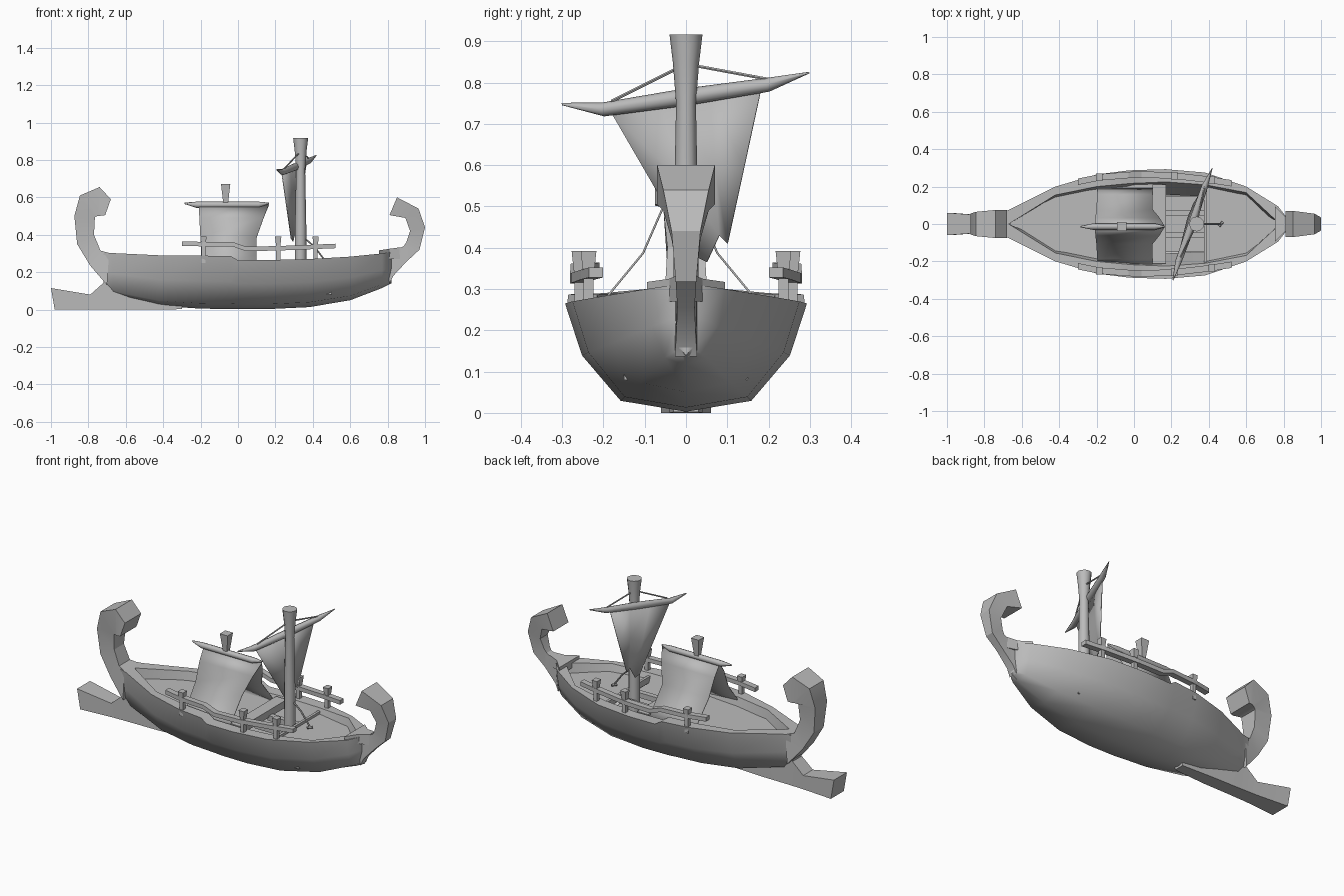
import bpy, bmesh, math
from mathutils import Vector

if "Cube" in bpy.data.objects:
    bpy.data.objects.remove(bpy.data.objects["Cube"])

GREY = (0.5, 0.5, 0.5, 1)
mat = bpy.data.materials.new("weathered grey")
mat.use_nodes = True
mat.diffuse_color = GREY
mat.node_tree.nodes["Principled BSDF"].inputs["Base Color"].default_value = GREY


def finish(name, bm, smooth=30, recalc=True):
    if recalc:
        bmesh.ops.recalc_face_normals(bm, faces=bm.faces)
    me = bpy.data.meshes.new(name)
    bm.to_mesh(me)
    bm.free()
    me.materials.append(mat)
    ob = bpy.data.objects.new(name, me)
    bpy.context.collection.objects.link(ob)
    if smooth:
        me.shade_smooth()
        me.set_sharp_from_angle(angle=math.radians(smooth))
    return ob


def loft(name, sections, closed=True, cap=None, smooth=30, recalc=True):
    """Skin a row of cross-sections; cap is the slice of points that close the ends."""
    bm = bmesh.new()
    rows = [[bm.verts.new(p) for p in s] for s in sections]
    n = len(rows[0])
    for a, b in zip(rows, rows[1:]):
        for j in range(n if closed else n - 1):
            k = (j + 1) % n
            bm.faces.new((a[j], b[j], b[k], a[k]))
    if cap:
        bm.faces.new(rows[0][cap])
        bm.faces.new(rows[-1][cap][::-1])
    return finish(name, bm, smooth, recalc)


ALL = slice(None)


def box(name, x0, x1, y0, y1, z0, z1, flare=0):
    def ring(z, f):
        return [(x0 - f, y0 - f, z), (x1 + f, y0 - f, z), (x1 + f, y1 + f, z), (x0 - f, y1 + f, z)]
    return loft(name, [ring(z0, 0), ring(z1, flare)], cap=ALL, smooth=0)


def tube(name, pts, radii, n=8):
    pts = [Vector(p) for p in pts]
    q = (pts[-1] - pts[0]).to_track_quat('Z', 'Y')
    rings = [[p + q @ Vector((r * math.cos(t), r * math.sin(t), 0))
              for t in (math.tau * i / n for i in range(n))] for p, r in zip(pts, radii)]
    return loft(name, rings, cap=ALL, smooth=50)


def ribbon(name, pairs):
    """Four-sided curl from (inner x, z, outer x, z, half width)."""
    return loft(name, [[(a, w, b), (a, -w, b), (c, -w, d), (c, w, d)]
                       for a, b, c, d, w in pairs], cap=ALL, smooth=25)


# Hull: x, rail half width, rail height, keel height, opening half width
stations = [
    (-.72, .06, .305, .10, 0), (-.67, .075, .302, .075, 0), (-.42, .20, .29, .02, .155),
    (-.2, .265, .288, .005, .2), (-.04, .285, .287, .003, .215), (0, .288, .263, .003, .218),
    (.17, .293, .265, .003, .225), (.38, .275, .27, .013, .21), (.6, .2, .283, .05, .168),
    (.77, .095, .3, .115, .01), (.82, .03, .31, .14, 0)]


def hull_section(x, w, top, keel, inner):
    h = top - keel
    half = [(inner * .7, max(.08, keel + .06)), (inner, top), (w, top),
            (w * .86, keel + h * .52), (w * .54, keel + h * .1)]
    return ([(x, y, z) for y, z in half] + [(x, 0, keel)]
            + [(x, -y, z) for y, z in reversed(half)])


loft("hull", [hull_section(*s) for s in stations], closed=False, cap=slice(2, -2),
     smooth=50, recalc=False)


# Decks follow the hull opening
def opening(x):
    for a, b in zip(stations, stations[1:]):
        if a[0] <= x <= b[0]:
            return a[4] + (b[4] - a[4]) * (x - a[0]) / (b[0] - a[0])


def deck(name, x0, x1, z):
    xs = [x0] + [s[0] for s in stations if x0 < s[0] < x1] + [x1]
    secs = []
    for x in xs:
        w = opening(x) * .98
        secs.append([(x, w, z), (x, -w, z), (x, -w, z - .025), (x, w, z - .025)])
    loft(name, secs, cap=ALL, smooth=0)


deck("aft_deck", -.66, .15, .24)
deck("fore_deck", .38, .765, .24)
box("hold_floor", -.3, .5, -.15, .15, .08, .1)
box("cross_beam", .1, .17, -.21, .21, .22, .262)
box("fore_beam", .375, .39, -.205, .205, .22, .255)
for y in (-.06, .06):
    box("hold_plank", .16, .38, y - .015, y + .015, .2, .23)

# Raised bow platform
loft("bow_platform", [[(x, w, z), (x, -w, z), (x, -w, .27), (x, w, .27)]
                      for x, w, z in ((.755, .095, .317), (.81, .04, .325), (.87, .022, .333))],
     cap=ALL, smooth=0)

# Curled stern and bow posts
ribbon("stern_curl", [
    (-.69, .303, -.70, .13, .065), (-.735, .315, -.79, .235, .05), (-.77, .4, -.86, .35, .045),
    (-.765, .495, -.875, .5, .055), (-.75, .5, -.845, .61, .065),
    (-.73, .502, -.74, .655, .075), (-.71, .505, -.68, .59, .075)])
ribbon("bow_curl", [
    (.79, .32, .81, .137, .027), (.865, .328, .83, .18, .024), (.887, .34, .9, .255, .021),
    (.9, .36, .97, .32, .025), (.92, .42, 1, .44, .035),
    (.895, .49, .965, .54, .055), (.81, .505, .85, .6, .07)])

# Stern beam running under the hull
ribbon("stern_beam", [(-1, .115, -.98, 0, .06), (-.79, .08, -.79, 0, .045),
                      (-.7, .16, -.68, 0, .042), (-.5, .08, -.5, 0, .04), (-.3, .02, -.3, .002, .03)])

# Tent cloth, ridge pole and finial
MID = -.014
half = [(.0, .56), (.045, .49), (.09, .387), (.17, .29), (.205, .243)]
profile = [(-y, z) for y, z in half[:0:-1]] + half
back = [-.21 + (.56 - z) * .05 for y, z in profile]
front = [.165 - min(.065, (.56 - z) * .4) for y, z in profile]
tent = loft("tent_cloth", [[(x, MID + y, z) for x, (y, z) in zip(xs, profile)] for xs in (back, front)],
            closed=False, smooth=40)
solid = tent.modifiers.new("thickness", 'SOLIDIFY')
solid.thickness = .005
solid.offset = 0
tube("ridge_pole", [(-.285, MID, .568), (-.22, MID, .56), (.11, MID, .56), (.165, MID, .568)],
     [.004, .017, .017, .004])
box("ridge_finial", -.079, -.053, MID - .012, MID + .014, .57, .672, .012)

# Mast and its stay
MX = .335
tube("mast", [(MX, 0, .09), (MX, 0, .45), (MX, 0, .75), (MX, 0, .85), (MX, 0, .917)],
     [.031, .03, .024, .032, .04], 12)
tube("mast_stay", [(MX, 0, .4), (.41, 0, .335), (.465, 0, .262)], [.005] * 3, 6)
tube("stay_pin", [(.455, -.012, .258), (.475, .012, .258)], [.007] * 2, 6)

# Yard, lifting ropes and sail
tube("yard", [(.208, -.3, .748), (.238, -.2, .735), (.31, 0, .765), (.378, .2, .795), (.418, .298, .824)],
     [.003, .017, .021, .017, .002])
for y, x, z in ((-.18, .248, .755), (.2, .378, .808)):
    tube("yard_rope", [(MX, 0, .845), (x, y, z)], [.004] * 2, 6)
bm = bmesh.new()
for top, low in (((-.18, .725), (.02, .38)), ((-.06, .745), (.05, .365)),
                 ((.06, .763), (.08, .43)), ((.18, .78), (.1, .41))):
    for y, z in (top, ((top[0] + low[0]) / 2, (top[1] + low[1]) / 2), low):
        bm.verts.new((.302 + y * .35 - (.75 - z) * .06, y, z))
bm.verts.ensure_lookup_table()
for i in range(3):
    for j in range(2):
        a = i * 3 + j
        bm.faces.new([bm.verts[k] for k in (a, a + 1, a + 4, a + 3)])
sail = finish("sail", bm, 40)
sail.modifiers.new("thickness", 'SOLIDIFY').thickness = .005

# Side rails on flared posts
rail_path = [(-.3, .226, .352), (-.18, .25, .35), (-.03, .262, .35), (.04, .264, .325),
             (.2, .26, .327), (.4, .237, .335), (.52, .218, .34)]
for side, label in ((1, "left"), (-1, "right")):
    loft(label + "_rail", [[(x, side * (y + dy), z + dz) for dy, dz in
                            ((-.017, -.012), (.017, -.012), (.017, .012), (-.017, .012))]
                           for x, y, z in rail_path], cap=ALL, smooth=0)
    for x, y in ((-.185, .25), (.215, .258), (.415, .236)):
        yc = side * y
        box(label + "_post", x - .011, x + .011, yc - .012, yc + .012, .25, .35)
        box(label + "_post_head", x - .012, x + .012, yc - .014, yc + .014, .345, .392, .005)
